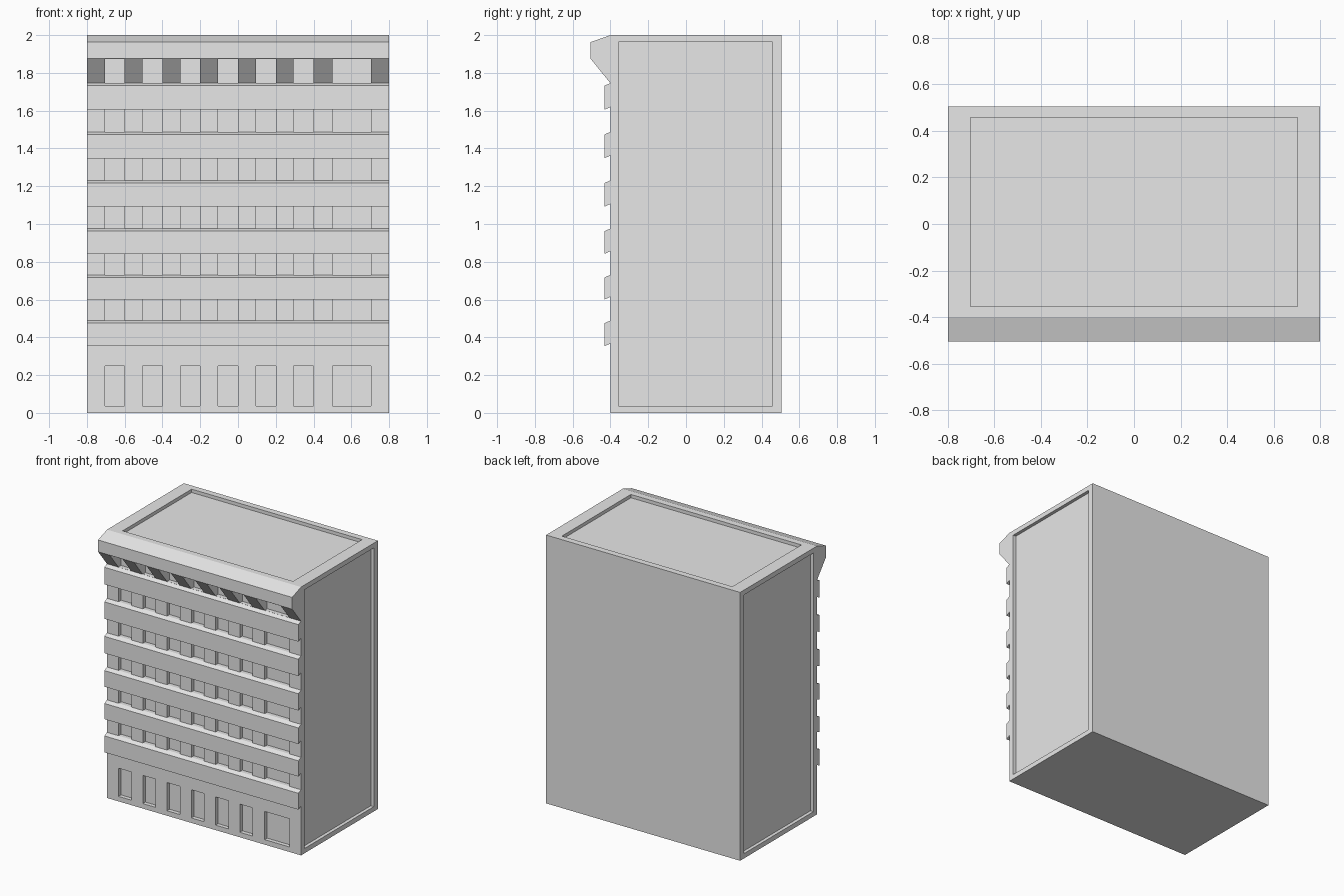
import bpy
import bmesh

cube = bpy.data.objects.get("Cube")
if cube:
    bpy.data.objects.remove(cube, do_unlink=True)

HALF_W = 0.8
WALL, BACK = -0.4, 0.505
DEPTH = 0.03          # window recess
PANEL = 0.025         # roof and side recess

grey = bpy.data.materials.new("light grey")
grey.use_nodes = True
grey.diffuse_color = (0.8, 0.8, 0.8, 1)
grey.node_tree.nodes["Principled BSDF"].inputs["Base Color"].default_value = (0.8, 0.8, 0.8, 1)


def finish(name, bm):
    bmesh.ops.recalc_face_normals(bm, faces=bm.faces)
    mesh = bpy.data.meshes.new(name)
    bm.to_mesh(mesh)
    bm.free()
    mesh.materials.append(grey)
    obj = bpy.data.objects.new(name, mesh)
    bpy.context.scene.collection.objects.link(obj)
    return obj


def extrude_profile(name, points):
    """Extrude a (y, z) side profile across the full width."""
    bm = bmesh.new()
    face = bm.faces.new([bm.verts.new((-HALF_W, y, z)) for y, z in points])
    new = bmesh.ops.extrude_face_region(bm, geom=[face])["geom"]
    verts = [v for v in new if isinstance(v, bmesh.types.BMVert)]
    bmesh.ops.translate(bm, verts=verts, vec=(2 * HALF_W, 0, 0))
    return finish(name, bm)


def add_box(bm, x0, x1, y0, y1, z0, z1):
    verts = bmesh.ops.create_cube(bm, size=1)["verts"]
    bmesh.ops.scale(bm, verts=verts, vec=(x1 - x0, y1 - y0, z1 - z0))
    bmesh.ops.translate(bm, verts=verts,
                        vec=((x0 + x1) / 2, (y0 + y1) / 2, (z0 + z1) / 2))


# Building body with the overhanging cornice in its profile
body = extrude_profile("building_body", [
    (BACK, 0), (BACK, 2), (WALL, 2), (-0.505, 1.963),
    (-0.505, 1.875), (WALL, 1.745), (WALL, 0)])

# Projecting floor bands: outer bottom and outer top heights
bands = [(0.353, 0.475), (0.6, 0.717), (0.842, 0.962),
         (1.092, 1.217), (1.348, 1.474), (1.605, 1.732)]
LIP = 0.014
for i, (low, high) in enumerate(bands):
    extrude_profile(f"floor_band_{i + 1}", [
        (WALL, low + LIP), (-0.432, low), (-0.432, high), (WALL, high + LIP)])

# Openings: six narrow columns and one wide one, on every storey
columns = [(-0.705 + 0.2 * i, -0.6 + 0.2 * i) for i in range(6)] + [(0.5, 0.705)]
rows = [(0.037, 0.247)]
rows += [(a[1] + LIP, b[0] + LIP) for a, b in zip(bands, bands[1:])]
rows += [(1.747, 1.874)]

cut = bmesh.new()
for z0, z1 in rows:
    for x0, x1 in columns:
        add_box(cut, x0, x1, -0.7, WALL + DEPTH, z0, z1)

# Sunken roof and sunken side panels
add_box(cut, -0.703, 0.703, -0.355, 0.458, 2 - PANEL, 2.2)
for side in (-1, 1):
    a, b = sorted((side * (HALF_W - PANEL), side * 1.0))
    add_box(cut, a, b, -0.358, 0.457, 0.036, 1.964)

cutter = finish("opening_cutter", cut)
cutter.hide_render = True

# Apply the cut and remove the helper
mod = body.modifiers.new("openings", "BOOLEAN")
mod.operation = "DIFFERENCE"
mod.solver = "EXACT"
mod.object = cutter
bpy.context.view_layer.update()
result = bpy.data.meshes.new_from_object(
    body.evaluated_get(bpy.context.evaluated_depsgraph_get()))
body.modifiers.clear()
body.data = result
body.data.materials.clear()
body.data.materials.append(grey)
for poly in body.data.polygons:
    poly.material_index = 0
bpy.data.objects.remove(cutter, do_unlink=True)
